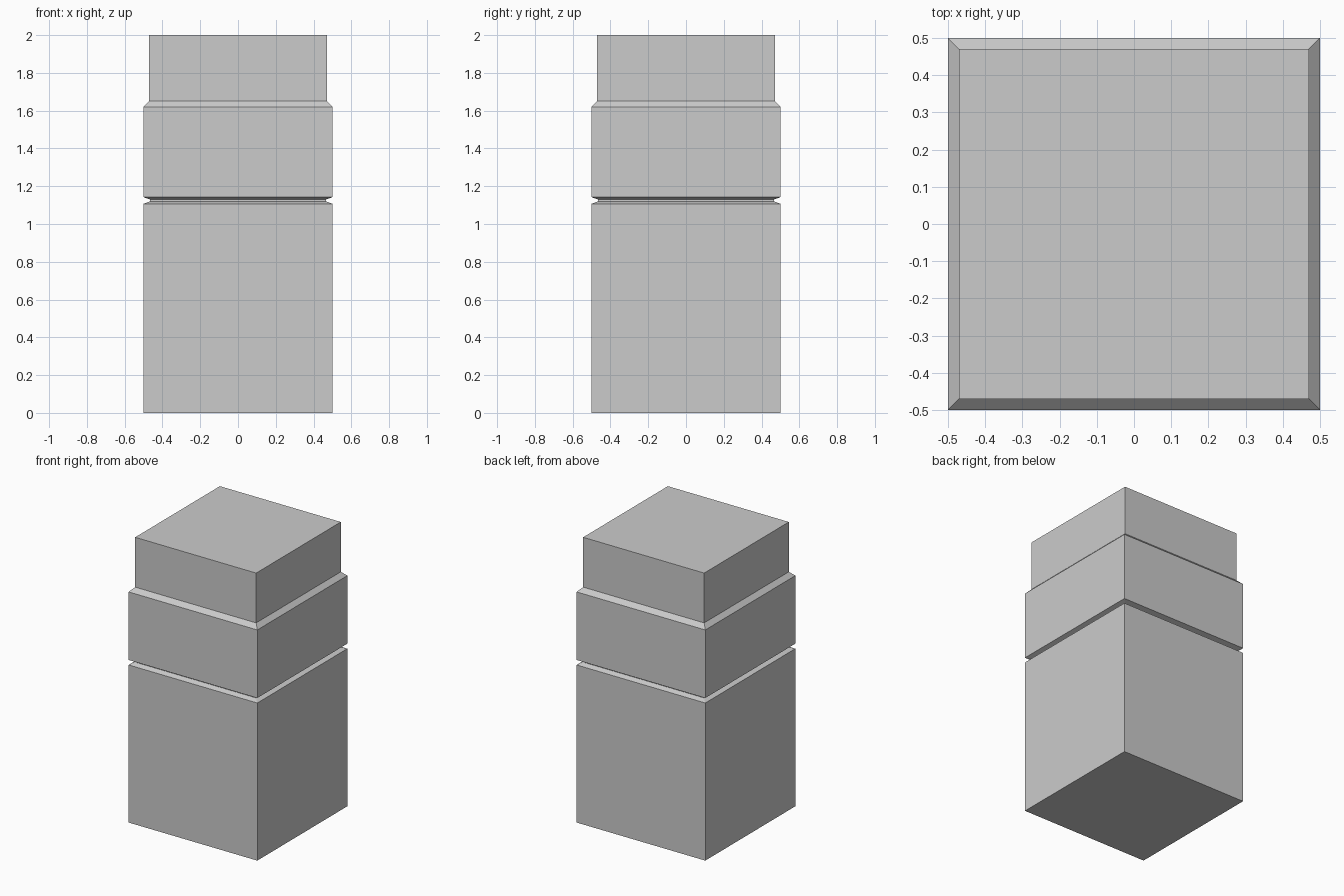
import bpy, bmesh

if "Cube" in bpy.data.objects:
    bpy.data.objects.remove(bpy.data.objects["Cube"])

# Half-width and height of each square section, bottom to top
SECTIONS = [
    (0.50, 0.0), (0.50, 1.107),       # lower body
    (0.465, 1.12), (0.465, 1.13),     # bevelled groove
    (0.50, 1.142), (0.50, 1.62),      # collar
    (0.47, 1.65), (0.47, 2.0),        # shoulder bevel and cap
]


def square_loft(name, sections):
    bm = bmesh.new()
    rings = [[bm.verts.new((sx * h, sy * h, z))
              for sx, sy in ((-1, -1), (1, -1), (1, 1), (-1, 1))]
             for h, z in sections]
    for low, high in zip(rings, rings[1:]):
        for i in range(4):
            j = (i + 1) % 4
            bm.faces.new((low[i], low[j], high[j], high[i]))
    # Closed base and top
    bm.faces.new(rings[0][::-1])
    bm.faces.new(rings[-1])
    mesh = bpy.data.meshes.new(name)
    bm.to_mesh(mesh)
    bm.free()
    obj = bpy.data.objects.new(name, mesh)
    bpy.context.collection.objects.link(obj)
    return obj


# Grooved square post with a stepped cap
square_loft("square_post", SECTIONS)
